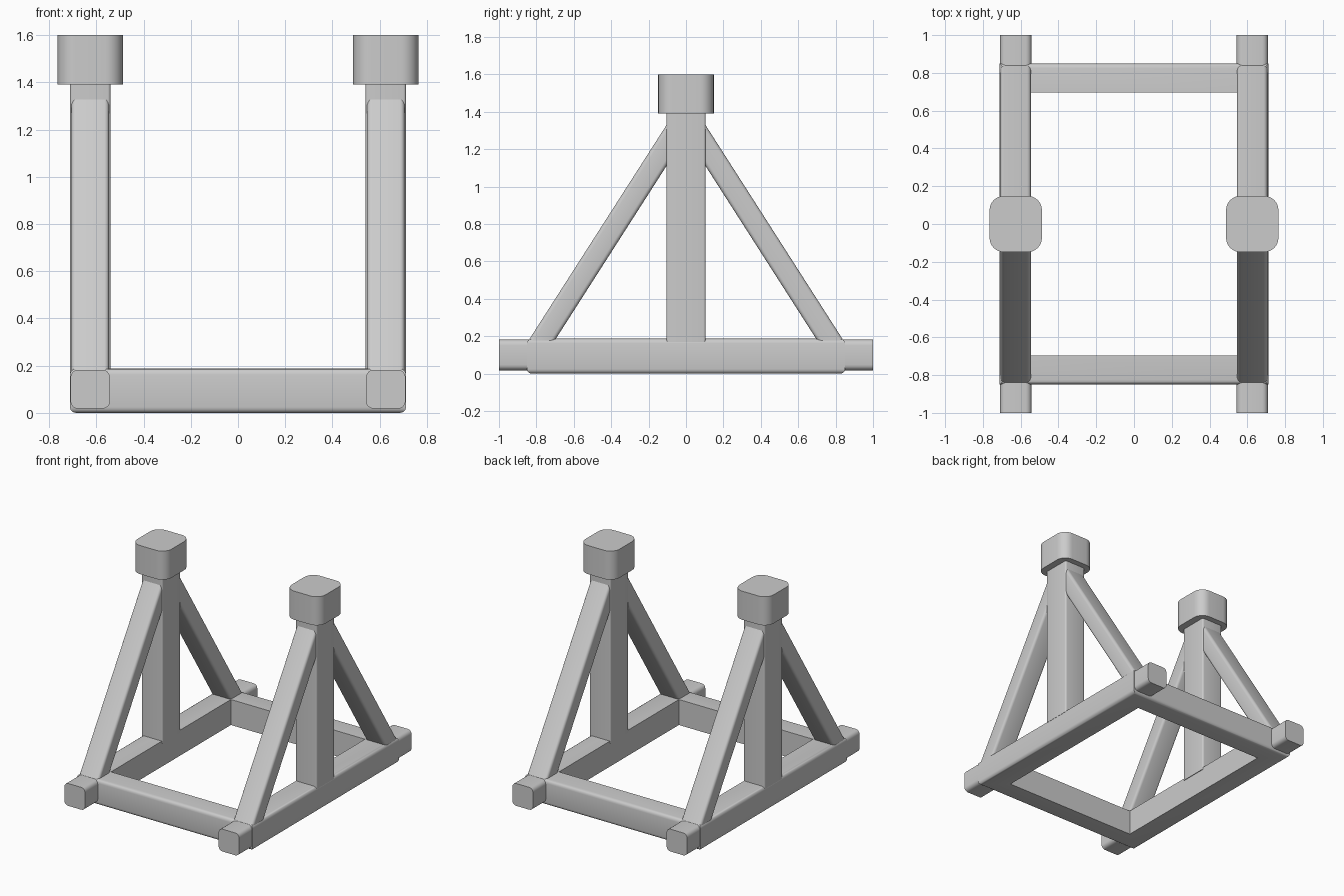
import bpy, bmesh, math
from mathutils import Vector

if "Cube" in bpy.data.objects:
    bpy.data.objects.remove(bpy.data.objects["Cube"])


def finish(name, bm):
    bmesh.ops.recalc_face_normals(bm, faces=bm.faces)
    me = bpy.data.meshes.new(name)
    bm.to_mesh(me)
    bm.free()
    ob = bpy.data.objects.new(name, me)
    bpy.context.collection.objects.link(ob)
    bpy.ops.object.select_all(action='DESELECT')
    ob.select_set(True)
    bpy.context.view_layer.objects.active = ob
    bpy.ops.object.shade_smooth_by_angle(angle=math.radians(35))
    return ob


def rounded_rect(w, h, r, seg=4):
    pts = []
    for i, (sx, sy) in enumerate([(1, 1), (-1, 1), (-1, -1), (1, -1)]):
        for k in range(seg + 1):
            a = math.radians(90 * i + 90 * k / seg)
            pts.append((sx * (w / 2 - r) + r * math.cos(a),
                        sy * (h / 2 - r) + r * math.sin(a)))
    return pts


def skin(bm, loops, closed=False):
    n = len(loops[0])
    for i in range(len(loops) if closed else len(loops) - 1):
        a, b = loops[i], loops[(i + 1) % len(loops)]
        for j in range(n):
            bm.faces.new((a[j], a[(j + 1) % n], b[(j + 1) % n], b[j]))
    if not closed:
        bm.faces.new(loops[0])
        bm.faces.new(loops[-1])


def beam(name, p0, p1, w, h, r, seg=4):
    """Straight bar with rounded long edges; w runs along x."""
    p0, p1 = Vector(p0), Vector(p1)
    u = Vector((1, 0, 0))
    v = (p1 - p0).normalized().cross(u)
    bm = bmesh.new()
    prof = rounded_rect(w, h, r, seg)
    skin(bm, [[bm.verts.new(p + u * a + v * b) for a, b in prof] for p in (p0, p1)])
    return finish(name, bm)


# Mitred base frame: profile is (inset from outside, height), rounded outside
W, H, R, T = 0.712, 0.85, 0.025, 0.187
profile = [(0.155, 0), (0.155, T)]
for cz, start in ((T - R, 90), (R, 180)):
    for k in range(5):
        a = math.radians(start + 22.5 * k)
        profile.append((R + R * math.cos(a), cz + R * math.sin(a)))
bm = bmesh.new()
loops = []
for sx, sy in [(1, 1), (-1, 1), (-1, -1), (1, -1)]:
    # side rails are slightly wider than the cross rails
    loops.append([bm.verts.new((sx * (W - d * 1.08), sy * (H - d), z)) for d, z in profile])
skin(bm, loops, closed=True)
finish("base_frame", bm)

for side, sx in (("left", -1), ("right", 1)):
    x = 0.626 * sx
    # upright and its cap
    beam(side + "_post", (x, 0, 0.17), (x, 0, 1.42), 0.172, 0.21, 0.012)
    beam(side + "_cap", (x, 0, 1.39), (x, 0, 1.6), 0.277, 0.297, 0.075, 8)
    for end, sy in (("back", 1), ("front", -1)):
        # projecting rail end and diagonal brace
        beam(f"{side}_{end}_rail_end", (x, 0.8 * sy, 0.1), (x, sy, 0.1), 0.166, 0.164, 0.03)
        beam(f"{side}_{end}_brace", (x, 0.802 * sy, 0.13), (x, 0.04 * sy, 1.32),
             0.16, 0.118, 0.02)
